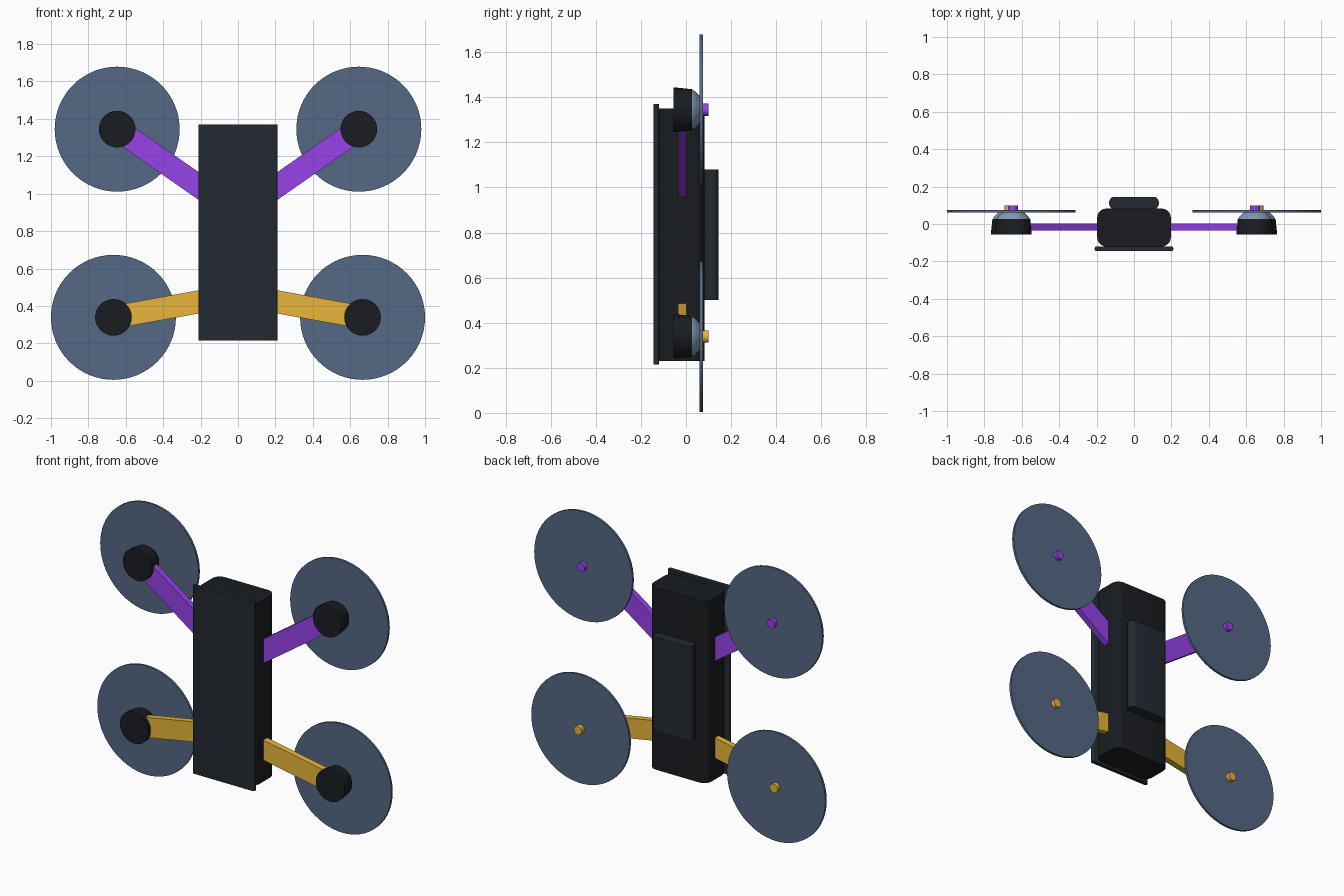
import bpy, bmesh, math
from mathutils import Matrix, Vector

cube = bpy.data.objects.get("Cube")
if cube:
    bpy.data.objects.remove(cube, do_unlink=True)


def material(name, rgb):
    mat = bpy.data.materials.new(name)
    mat.use_nodes = True
    mat.diffuse_color = (*rgb, 1)
    bsdf = mat.node_tree.nodes["Principled BSDF"]
    bsdf.inputs["Base Color"].default_value = (*rgb, 1)
    bsdf.inputs["Roughness"].default_value = 0.6
    return mat


BLACK = material("black", (0.010, 0.012, 0.015))
CHARCOAL = material("charcoal", (0.016, 0.023, 0.030))
SLATE = material("slate", (0.09, 0.14, 0.23))
STEEL = material("steel", (0.22, 0.31, 0.43))
PURPLE = material("purple", (0.31, 0.055, 0.82))
YELLOW = material("yellow", (0.80, 0.46, 0.04))


def finish(bm, name, mat):
    bmesh.ops.recalc_face_normals(bm, faces=bm.faces)
    mesh = bpy.data.meshes.new(name)
    bm.to_mesh(mesh)
    bm.free()
    obj = bpy.data.objects.new(name, mesh)
    bpy.context.collection.objects.link(obj)
    mesh.materials.append(mat)
    return obj


def upright_box(name, half_width, y_span, z_span, radius, mat):
    """Box whose upright edges are rounded."""
    bm = bmesh.new()
    bmesh.ops.create_cube(bm, size=1)
    size = Vector((2 * half_width, y_span[1] - y_span[0], z_span[1] - z_span[0]))
    bmesh.ops.scale(bm, vec=size, verts=bm.verts)
    bmesh.ops.translate(bm, vec=(0, sum(y_span) / 2, sum(z_span) / 2), verts=bm.verts)
    edges = [e for e in bm.edges if abs(e.verts[0].co.z - e.verts[1].co.z) > 0.1]
    bmesh.ops.bevel(bm, geom=edges, offset=radius, segments=5, profile=0.5,
                    affect='EDGES')
    obj = finish(bm, name, mat)
    bpy.ops.object.select_all(action='DESELECT')
    obj.select_set(True)
    bpy.context.view_layer.objects.active = obj
    bpy.ops.object.shade_smooth_by_angle(angle=math.radians(35))


def turned(name, centre, profile, sides, mat):
    """Closed solid turned about the y direction from (radius, y) rings."""
    bm = bmesh.new()
    rings = []
    for radius, y in profile:
        ring = []
        for i in range(sides):
            a = math.tau * i / sides
            ring.append(bm.verts.new((centre[0] + radius * math.cos(a), y,
                                      centre[1] + radius * math.sin(a))))
        rings.append(ring)
    for low, high in zip(rings, rings[1:]):
        for i in range(sides):
            j = (i + 1) % sides
            bm.faces.new((low[i], low[j], high[j], high[i]))
    bm.faces.new(rings[0])
    bm.faces.new(rings[-1])
    finish(bm, name, mat)


def arm(name, inner, outer, mat):
    """Flat bar between two (x, z) points."""
    start, end = Vector((inner[0], -0.017, inner[1])), Vector((outer[0], -0.017, outer[1]))
    span = end - start
    bm = bmesh.new()
    bmesh.ops.create_cube(bm, size=1)
    bmesh.ops.scale(bm, vec=(span.length, 0.038, 0.122), verts=bm.verts)
    turn = Matrix.Rotation(-math.atan2(span.z, span.x), 4, 'Y')
    bmesh.ops.transform(bm, matrix=Matrix.Translation((start + end) / 2) @ turn,
                        verts=bm.verts)
    finish(bm, name, mat)


# Fuselage, front plate and rear battery
upright_box("fuselage", 0.197, (-0.121, 0.083), (0.23, 1.35), 0.05, BLACK)
upright_box("front_plate", 0.21, (-0.145, -0.12), (0.215, 1.37), 0.01, CHARCOAL)
upright_box("battery", 0.133, (0.08, 0.145), (0.50, 1.08), 0.028, CHARCOAL)

# Four rotor units: arm, motor, hub, disc and cap
rows = (("upper", (0.646, 1.345), (0.12, 0.978), PURPLE),
        ("lower", (0.666, 0.339), (0.12, 0.438), YELLOW))
for row, (x, z), (root_x, root_z), accent in rows:
    for side, sign in (("left", 1), ("right", -1)):
        tag = f"{row}_{side}"
        centre = (sign * x, z)
        arm(f"{tag}_arm", (sign * root_x, root_z), centre, accent)
        turned(f"{tag}_motor", centre,
               [(0.098, -0.056), (0.098, -0.04), (0.091, 0.027)], 32, BLACK)
        turned(f"{tag}_motor_hub", centre,
               [(0.089, 0.02), (0.089, 0.028), (0.08, 0.042), (0.057, 0.064)], 32, STEEL)
        turned(f"{tag}_rotor_disc", centre,
               [(0.334, 0.061), (0.334, 0.075)], 64, SLATE)
        turned(f"{tag}_rotor_cap", centre,
               [(0.027, 0.07), (0.027, 0.1)], 16, accent)
